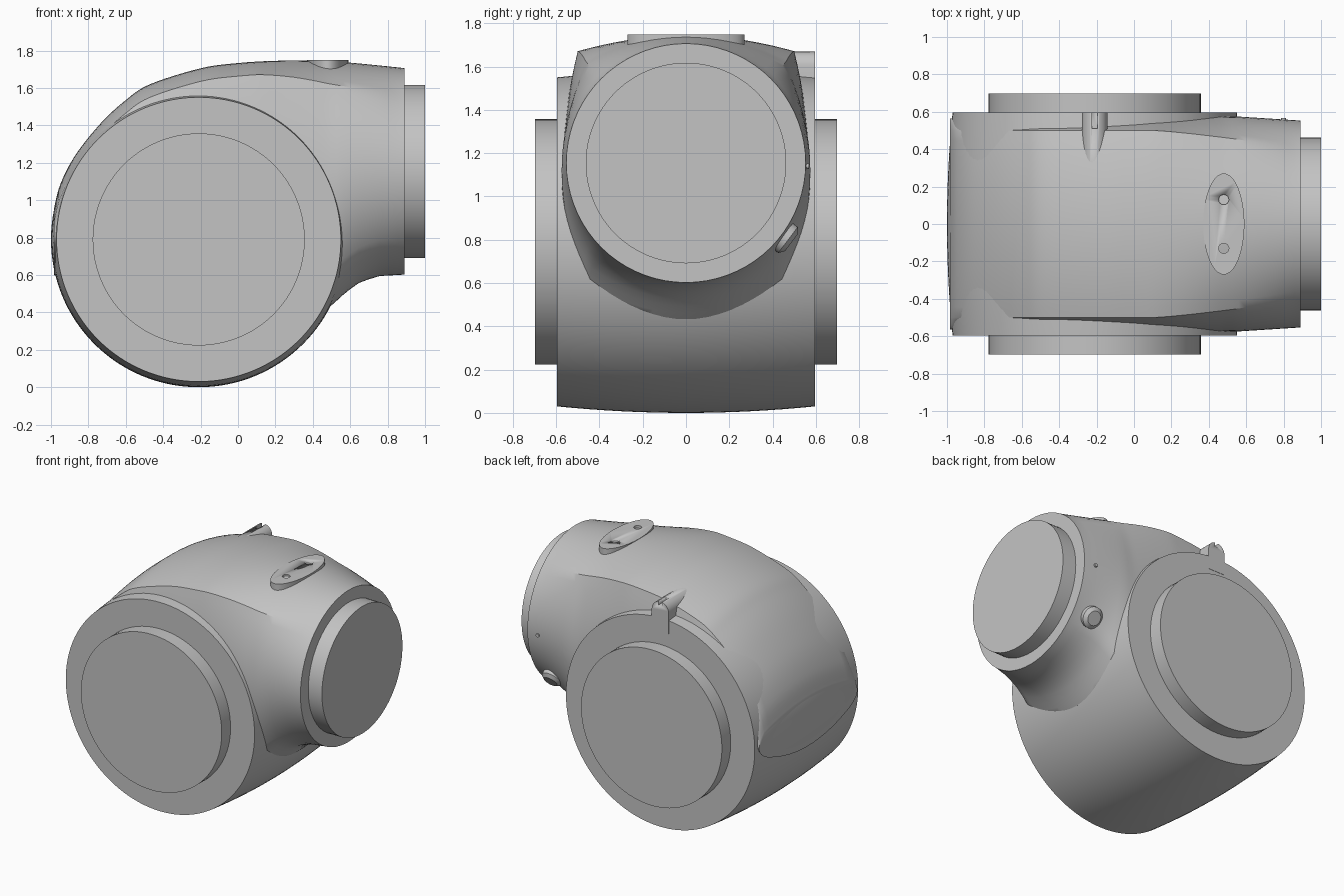
import bpy, bmesh, math
from mathutils import Vector, Matrix

if "Cube" in bpy.data.objects:
    bpy.data.objects.remove(bpy.data.objects["Cube"])

grey = bpy.data.materials.new("light grey")
grey.diffuse_color = (0.55, 0.55, 0.55, 1)
grey.use_nodes = True
grey.node_tree.nodes["Principled BSDF"].inputs["Base Color"].default_value = grey.diffuse_color
BX, BZ = -0.21, 0.79      # barrel axis
NZ = 1.154                # neck axis height


def finish(name, bm, angle=30):
    bmesh.ops.recalc_face_normals(bm, faces=bm.faces)
    me = bpy.data.meshes.new(name)
    bm.to_mesh(me)
    bm.free()
    me.materials.append(grey)
    ob = bpy.data.objects.new(name, me)
    bpy.context.collection.objects.link(ob)
    bpy.ops.object.select_all(action='DESELECT')
    bpy.context.view_layer.objects.active = ob
    ob.select_set(True)
    bpy.ops.object.shade_smooth_by_angle(angle=math.radians(angle))
    return ob


def loft(name, rings):
    bm = bmesh.new()
    loops = [[bm.verts.new(p) for p in r] for r in rings]
    n = len(loops[0])
    for a, b in zip(loops, loops[1:]):
        for i in range(n):
            j = (i + 1) % n
            bm.faces.new((a[i], a[j], b[j], b[i]))
    bm.faces.new(loops[0])
    bm.faces.new(loops[-1])
    return finish(name, bm)


def ring(origin, u, v, ru, rv, n=96):
    o, u, v = Vector(origin), Vector(u), Vector(v)
    return [o + u * ru * math.cos(2 * math.pi * i / n) + v * rv * math.sin(2 * math.pi * i / n)
            for i in range(n)]


def cut(ob, cutter):
    m = ob.modifiers.new("cut", 'BOOLEAN')
    m.operation, m.object, m.solver = 'DIFFERENCE', cutter, 'EXACT'
    cutter.hide_render = True
    cutter.hide_viewport = False
    cutter.display_type = 'WIRE'
    bpy.context.view_layer.objects.active = ob
    bpy.ops.object.modifier_apply(modifier=m.name)
    bpy.data.objects.remove(cutter, do_unlink=True)


def lerp_table(tab, x):
    for (x0, v0), (x1, v1) in zip(tab, tab[1:]):
        if x <= x1:
            return v0 + (v1 - v0) * max(0, (x - x0) / (x1 - x0))
    return tab[-1][1]


# crowned barrel and its two end discs
X, Y, Z = (1, 0, 0), (0, 1, 0), (0, 0, 1)
ys = [-0.595 + 1.19 * i / 16 for i in range(17)]
loft("barrel", [ring((BX, y, BZ), X, Z, r, r, 128)
                for y in ys for r in [0.76 + 0.03 * (1 - (y / 0.595) ** 2)]])
for name, a, b in (("front_disc", -0.697, -0.58), ("back_disc", 0.58, 0.697)):
    loft(name, [ring((BX, y, BZ), X, Z, 0.567, 0.567) for y in (a, b)])

# neck housing: boxy saddle over the barrel that turns into a round flange
top = [(-0.985, 0.95), (-0.95, 1.085), (-0.87, 1.24), (-0.735, 1.41), (-0.6, 1.535),
       (-0.47, 1.62), (-0.2, 1.705), (0, 1.733), (0.2, 1.745), (0.4, 1.745),
       (0.6, 1.735), (0.89, 1.706)]
bottom = [(-1, 0.6), (0.3, 0.5), (0.48, 0.42), (0.52, 0.455), (0.58, 0.51), (0.65, 0.56),
          (0.75, 0.594), (0.89, 0.602)]
width = [(-1, 0.565), (0.3, 0.57), (0.55, 0.575), (0.89, 0.553)]


def smooth_path(pts, steps):
    out = []
    for i in range(len(pts) - 1):
        p = [Vector(pts[min(max(k, 0), len(pts) - 1)]) for k in range(i - 1, i + 3)]
        for s in range(steps):
            t = s / steps
            out.append(0.5 * (2 * p[1] + (p[2] - p[0]) * t
                              + (2 * p[0] - 5 * p[1] + 4 * p[2] - p[3]) * t * t
                              + (3 * p[1] - p[0] - 3 * p[2] + p[3]) * t ** 3))
    return out + [Vector(pts[-1])]


def section(x, t, seg=18):
    b, w = lerp_table(bottom, x), lerp_table(width, x)
    s = min(1, max(0, (x - 0.1) / 0.77)) ** 1.3
    zc, h = (t + b) / 2, (t - b) / 2
    ct, cb, zt, zb = 0.5, 0.48, t - 0.07, b + 0.1
    pts = []
    for side in range(4):
        for i in range(seg):
            v = 2 * i / seg - 1
            ang = math.radians(side * 90 + 45 * v)
            if side in (0, 2):                       # bulging side walls
                k = v if side == 0 else -v
                c = cb + (ct - cb) * (k + 1) / 2
                y = (c + (w - c) * (1 - k * k)) * (1 if side == 0 else -1)
                z = zb + (zt - zb) * (k + 1) / 2
            elif side == 1:                          # crowned top
                y, z = -ct * v, t - 0.07 * v * v
            else:                                    # crowned underside
                y, z = cb * v, b + 0.1 * v * v
            pts.append((x, y + (w * math.cos(ang) - y) * s,
                        z + (zc + h * math.sin(ang) - z) * s))
    return pts


loft("neck_housing", [section(p.x, p.y) for p in smooth_path(top, 6)])
loft("neck_disc", [ring((x, 0, NZ), Y, Z, 0.463, 0.463) for x in (0.86, 1.0)])

# oval pad on top with two screw holes
pad = loft("top_pad", [ring((0.48, 0, z), X, Y, 0.11, 0.27, 64) for z in (1.62, 1.748)])
for y in (-0.13, 0.13):
    cut(pad, loft("hole_cutter", [ring((0.48, y, z), X, Y, 0.027, 0.027, 24)
                                  for z in (1.725, 1.8)]))

# slotted alignment tab on the back rim
tab_profile = [(-0.068, 1.45), (0.068, 1.45)] + [
    (0.068 * math.cos(a), 1.602 + 0.068 * math.sin(a))
    for a in [math.pi * i / 16 for i in range(17)]]
tab = loft("rim_tab", [[(BX + x, y, z) for x, z in tab_profile] for y in (0.3, 0.597)])
cut(tab, loft("slot_cutter", [[(BX + x, y, z) for x, z in
                               ((-0.014, 1.64), (0.014, 1.64), (0.014, 1.75), (-0.014, 1.75))]
                              for y in (0.51, 0.62)]))

# angled plug under the back of the neck
a = math.radians(-37)
out = Vector((0, math.cos(a), math.sin(a)))
side = Vector((0, -math.sin(a), math.cos(a)))
base = Vector((0.75, 0, NZ))
loft("side_plug", [ring(base + out * d, X, side, r, r, 32)
                   for d, r in ((0.5, 0.075), (0.59, 0.075), (0.61, 0.05))])

# tiny pin on the back of the neck
loft("neck_pin", [ring((0.8, y, 1.14), X, Z, 0.013, 0.013, 16) for y in (0.52, 0.568)])
